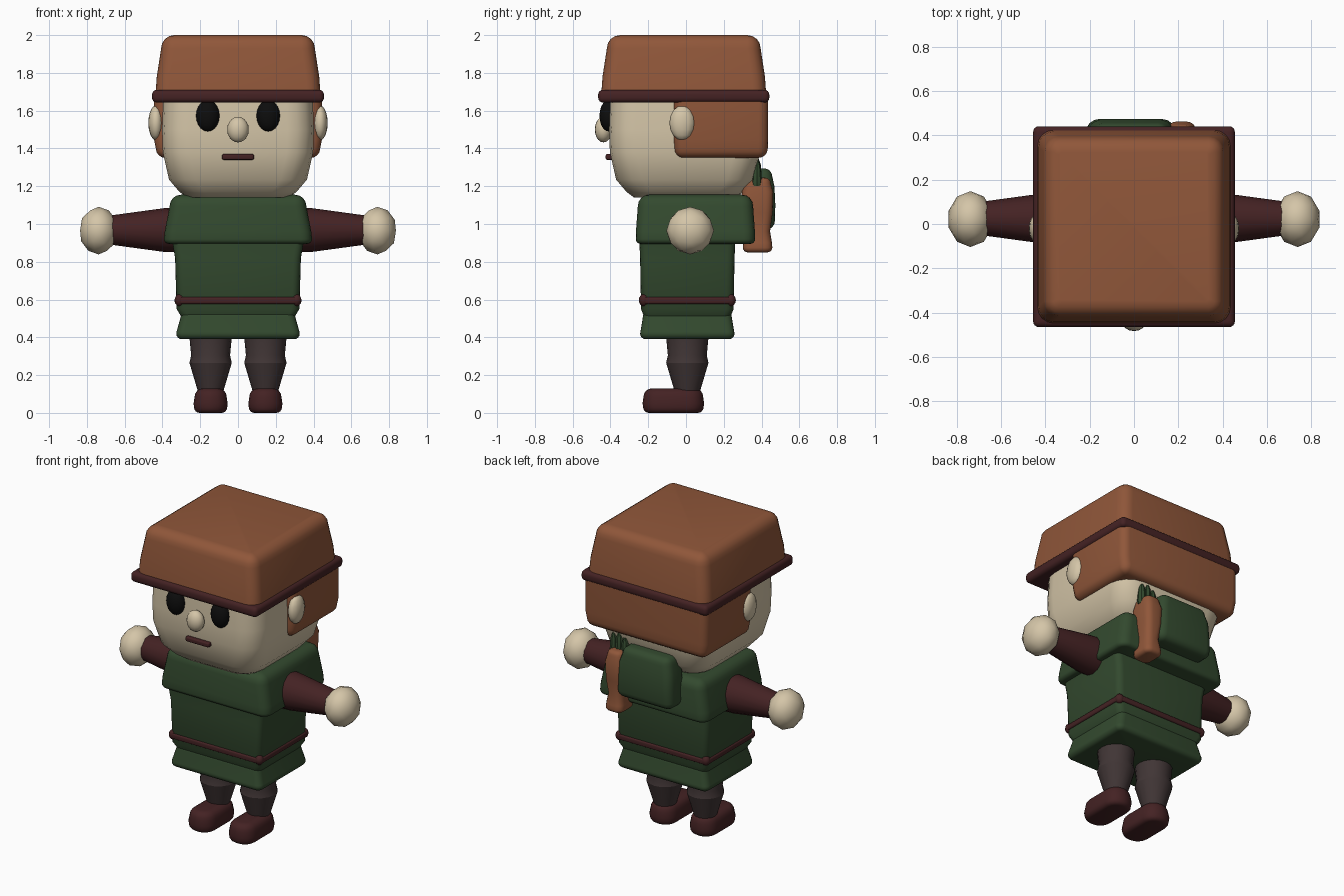
import bpy, bmesh, math
from mathutils import Matrix

if "Cube" in bpy.data.objects:
    bpy.data.objects.remove(bpy.data.objects["Cube"])


def colour(name, r, g, b):
    m = bpy.data.materials.new(name)
    m.diffuse_color = (r, g, b, 1)
    m.use_nodes = True
    m.node_tree.nodes["Principled BSDF"].inputs["Base Color"].default_value = m.diffuse_color
    return m


BROWN = colour("leather brown", 0.28, 0.095, 0.042)
SKIN = colour("skin", 0.66, 0.56, 0.39)
GREEN = colour("forest green", 0.033, 0.068, 0.028)
MAROON = colour("dark maroon", 0.058, 0.016, 0.017)
GREY = colour("trouser grey", 0.052, 0.036, 0.036)
BLACK = colour("eye black", 0.004, 0.004, 0.004)


def finish(bm, name, mat, angle=35):
    bmesh.ops.recalc_face_normals(bm, faces=bm.faces)
    me = bpy.data.meshes.new(name)
    bm.to_mesh(me)
    bm.free()
    me.materials.append(mat)
    ob = bpy.data.objects.new(name, me)
    bpy.context.collection.objects.link(ob)
    bpy.ops.object.select_all(action='DESELECT')
    ob.select_set(True)
    bpy.context.view_layer.objects.active = ob
    bpy.ops.object.shade_smooth_by_angle(angle=math.radians(angle))
    return ob


def rounded_block(name, mat, cx, cy, rows, low=0.0, top=0.0, segs=5):
    """Stack of rounded rectangles (z, half x, half y, corner radius),
    with the bottom and top edges rounded by low and top."""
    def arc(row, b, sign):
        z, hx, hy, r = row
        out = []
        for i in range(5):
            a = i / 4 * math.pi / 2
            d = b * (1 - math.sin(a))
            out.append((z + sign * b * (1 - math.cos(a)), hx - d, hy - d, max(r - d, 0.012)))
        return out
    rows = list(rows)
    if low:
        z, *rest = rows[0]
        new = arc((z, *rest), low, 1)
        rows[0:1] = new
    if top:
        z, *rest = rows[-1]
        new = arc((z, *rest), top, -1)
        rows[-1:] = new[::-1]
    bm = bmesh.new()
    rings = []
    for z, hx, hy, r in rows:
        ring = []
        for q, (sx, sy) in enumerate(((1, 1), (-1, 1), (-1, -1), (1, -1))):
            for i in range(segs):
                a = (q + i / (segs - 1)) * math.pi / 2
                ring.append(bm.verts.new((cx + sx * (hx - r) + r * math.cos(a),
                                          cy + sy * (hy - r) + r * math.sin(a), z)))
        rings.append(ring)
    for a, b in zip(rings, rings[1:]):
        for i in range(len(a)):
            j = (i + 1) % len(a)
            bm.faces.new((a[i], a[j], b[j], b[i]))
    bm.faces.new(rings[0][::-1])
    bm.faces.new(rings[-1])
    return finish(bm, name, mat)


def ellipsoid(name, mat, centre, size, u=16, v=10):
    bm = bmesh.new()
    bmesh.ops.create_uvsphere(bm, u_segments=u, v_segments=v, radius=1)
    bm.transform(Matrix.Translation(centre) @ Matrix.Diagonal((*size, 1)))
    return finish(bm, name, mat, 60)


def round_limb(name, mat, origin, profile, turn=None, n=16):
    """Turned shape from (height, radius) pairs, optionally rotated."""
    bm = bmesh.new()
    rings = [[bm.verts.new((r * math.cos(2 * math.pi * i / n),
                            r * math.sin(2 * math.pi * i / n), h)) for i in range(n)]
             for h, r in profile]
    for a, b in zip(rings, rings[1:]):
        for i in range(n):
            j = (i + 1) % n
            bm.faces.new((a[i], a[j], b[j], b[i]))
    bm.faces.new(rings[0][::-1])
    bm.faces.new(rings[-1])
    bm.transform(Matrix.Translation(origin) @ (turn or Matrix.Identity(4)))
    return finish(bm, name, mat, 25)


# Head, hair and hat
rounded_block("head", SKIN, 0, -0.005,
              [(1.14, 0.27, 0.27, 0.12), (1.17, 0.31, 0.31, 0.13), (1.235, 0.365, 0.365, 0.14),
               (1.38, 0.398, 0.398, 0.14), (1.5, 0.402, 0.402, 0.14), (1.68, 0.395, 0.395, 0.14)])
rounded_block("hair", BROWN, 0, 0.185,
              [(1.35, 0.435, 0.248, 0.05), (1.45, 0.445, 0.25, 0.05), (1.68, 0.445, 0.25, 0.05)], low=0.05)
rounded_block("hat_brim", MAROON, 0, -0.012,
              [(1.643, 0.455, 0.453, 0.025), (1.71, 0.455, 0.453, 0.025)], low=0.025, top=0.025)
rounded_block("hat_crown", BROWN, 0, -0.012,
              [(1.68, 0.437, 0.437, 0.07), (1.78, 0.43, 0.43, 0.07), (2.0, 0.407, 0.407, 0.07)], top=0.07)

# Face
ellipsoid("nose", SKIN, (0, -0.437, 1.5), (0.057, 0.046, 0.068))
rounded_block("mouth", MAROON, 0, -0.405,
              [(1.34, 0.085, 0.02, 0.012), (1.37, 0.085, 0.02, 0.012)], low=0.008, top=0.008)
for side, s in (("left", -1), ("right", 1)):
    ellipsoid(side + "_eye", BLACK, (s * 0.16, -0.41, 1.573), (0.062, 0.048, 0.083))
    ellipsoid(side + "_ear", SKIN, (s * 0.435, -0.02, 1.535), (0.04, 0.068, 0.092), 12, 8)

# Tunic
rounded_block("tunic_shoulders", GREEN, 0, 0.05,
              [(0.895, 0.392, 0.316, 0.06), (0.96, 0.388, 0.315, 0.06),
               (1.155, 0.362, 0.305, 0.06)], low=0.025, top=0.06)
rounded_block("tunic_body", GREEN, 0, 0.007,
              [(0.5, 0.295, 0.225, 0.04), (0.55, 0.325, 0.245, 0.04), (0.82, 0.333, 0.25, 0.04),
               (0.93, 0.352, 0.255, 0.04)])
rounded_block("tunic_skirt", GREEN, 0, 0.007,
              [(0.39, 0.327, 0.25, 0.04), (0.43, 0.325, 0.248, 0.04),
               (0.535, 0.303, 0.235, 0.04)], low=0.03, top=0.025)
rounded_block("belt", MAROON, 0, 0.007,
              [(0.577, 0.335, 0.255, 0.04), (0.613, 0.335, 0.255, 0.04)], low=0.01, top=0.01)
for x in (-0.31, 0.31):
    for y in (-0.223, 0.237):
        ellipsoid("belt_corner", MAROON, (x, y, 0.597), (0.027, 0.027, 0.032), 10, 8)

# Arms, hands, legs and boots
for side, s in (("left", -1), ("right", 1)):
    round_limb(side + "_sleeve", MAROON, (0, 0.025, 0.968),
               [(0.3, 0.118), (0.39, 0.116), (0.67, 0.078)], Matrix.Rotation(s * math.pi / 2, 4, 'Y'))
    bm = bmesh.new()
    bmesh.ops.create_icosphere(bm, subdivisions=2, radius=1)
    bm.transform(Matrix.Translation((s * 0.738, 0.022, 0.965)) @ Matrix.Diagonal((0.103, 0.126, 0.126, 1)))
    finish(bm, side + "_hand", SKIN, 60)
    round_limb(side + "_leg", GREY, (s * 0.145, 0.007, 0),
               [(0.09, 0.06), (0.13, 0.072), (0.265, 0.112), (0.305, 0.103), (0.42, 0.114)])
    rounded_block(side + "_boot", MAROON, s * 0.145, -0.067,
                  [(0.0, 0.088, 0.16, 0.08), (0.05, 0.09, 0.163, 0.08),
                   (0.13, 0.085, 0.158, 0.08)], low=0.03, top=0.045)

# Backpack, quiver and arrow ends
rounded_block("backpack", GREEN, -0.015, 0.385,
              [(0.97, 0.2, 0.085, 0.05), (1.1, 0.195, 0.088, 0.05),
               (1.2, 0.19, 0.083, 0.05), (1.295, 0.175, 0.072, 0.05)], low=0.045, top=0.045)
rounded_block("quiver", BROWN, 0.215, 0.379,
              [(0.85, 0.062, 0.078, 0.04), (0.9, 0.06, 0.076, 0.04), (0.96, 0.051, 0.066, 0.04),
               (1.06, 0.06, 0.08, 0.04), (1.17, 0.064, 0.083, 0.04), (1.245, 0.056, 0.07, 0.04)],
              low=0.025, top=0.03)
for x, top in ((0.175, 1.32), (0.215, 1.345), (0.255, 1.335)):
    round_limb("arrow_end", GREEN, (x, 0.375, 0),
               [(1.2, 0.024), (1.22, 0.028), (top - 0.03, 0.021), (top, 0.01)], n=8)
